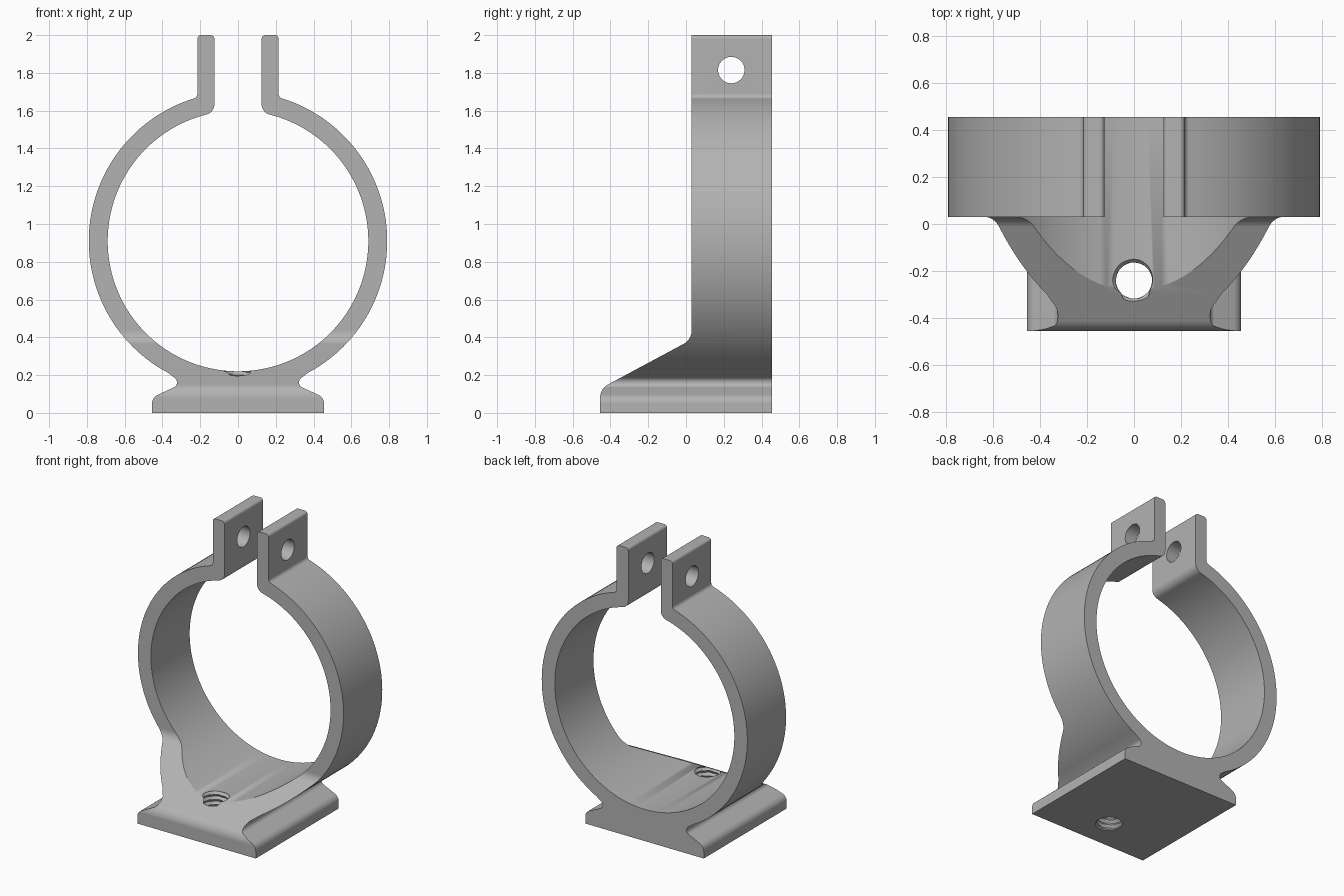
import bpy, bmesh, math
from math import sin, cos, radians, pi, floor

cube = bpy.data.objects.get("Cube")
if cube:
    bpy.data.objects.remove(cube, do_unlink=True)

grey = bpy.data.materials.new("plain grey")
grey.use_nodes = True
colour = (0.45, 0.45, 0.45, 1)
grey.diffuse_color = colour
grey.node_tree.nodes["Principled BSDF"].inputs["Base Color"].default_value = colour


def arc(cx, cy, r, start, end, n):
    """Points along an arc, angles in degrees."""
    angles = [radians(start + (end - start) * i / n) for i in range(n + 1)]
    return [(cx + r * cos(a), cy + r * sin(a)) for a in angles]


def finish(name, bm):
    bmesh.ops.recalc_face_normals(bm, faces=bm.faces)
    mesh = bpy.data.meshes.new(name)
    bm.to_mesh(mesh)
    bm.free()
    mesh.materials.append(grey)
    obj = bpy.data.objects.new(name, mesh)
    bpy.context.collection.objects.link(obj)
    return obj


def prism(name, points, place, low, high):
    """Extrude a closed outline between two depths; place() maps to 3D."""
    bm = bmesh.new()
    ends = [[bm.verts.new(place(a, b, d)) for a, b in points] for d in (low, high)]
    for ring in ends:
        bm.faces.new(ring)
    n = len(points)
    for i in range(n):
        j = (i + 1) % n
        bm.faces.new((ends[0][i], ends[0][j], ends[1][j], ends[1][i]))
    return finish(name, bm)


def thread(name, x, y, low, high, r_min, r_max, pitch):
    """Screw-shaped cutter whose radius follows a helical ridge."""
    bm = bmesh.new()
    sides, rows = 48, int((high - low) / pitch * 8)
    rings = []
    for k in range(rows + 1):
        z = low + (high - low) * k / rows
        ring = []
        for i in range(sides):
            t = z / pitch - i / sides
            ridge = abs(2 * (t - floor(t)) - 1)
            r = r_min + (r_max - r_min) * ridge
            a = 2 * pi * i / sides
            ring.append(bm.verts.new((x + r * cos(a), y + r * sin(a), z)))
        rings.append(ring)
    for lower, upper in zip(rings, rings[1:]):
        for i in range(sides):
            j = (i + 1) % sides
            bm.faces.new((lower[i], lower[j], upper[j], upper[i]))
    bm.faces.new(rings[0])
    bm.faces.new(rings[-1])
    return finish(name, bm)


def cut(target, cutter):
    mod = target.modifiers.new("cut", 'BOOLEAN')
    mod.operation, mod.solver, mod.object = 'DIFFERENCE', 'EXACT', cutter
    bpy.ops.object.select_all(action='DESELECT')
    bpy.context.view_layer.objects.active = target
    target.select_set(True)
    bpy.ops.object.modifier_apply(modifier=mod.name)
    bpy.data.objects.remove(cutter, do_unlink=True)


# Clamp outline: foot, neck, outer ring, lug, inner ring
MID, OUT, INN, HALF = 0.91, 0.79, 0.69, 0.455
half = [(HALF, 0)]
half += arc(0.405, 0.05, 0.05, 0, 65, 8)
half += arc(0.353, 0.162, 0.03, 245, 116, 10)
half += arc(0, MID, OUT, -62, 72.9, 56)
half += arc(0.24, 1.689, 0.025, 252.9, 180, 6)[1:]
half += arc(0.195, 1.98, 0.02, 0, 90, 6)
half += arc(0.145, 1.98, 0.02, 90, 180, 6)
half += arc(0.18, 1.633, 0.055, 180, 256, 8)
half += arc(0, MID, INN, 76, -90, 68)[1:]
outline = half + [(-x, z) for x, z in reversed(half[:-1])]
clamp = prism("pipe_clamp", outline, lambda a, b, d: (a, d, b), -HALF, HALF)

# Clear the front above the sloping gusset
side = [(-0.7, 0.08)]
side += arc(-0.375, 0.08, 0.08, 180, 118.3, 8)
side += arc(-0.05, 0.436, 0.08, -61.7, 0, 8)
side += [(0.03, 2.2), (-0.7, 2.2)]
cut(clamp, prism("front_cutter", side, lambda a, b, d: (d, a, b), -1, 1))

# Bolt hole through both lugs
hole = arc(0.24, 1.815, 0.07, 0, 352.5, 47)
cut(clamp, prism("bolt_cutter", hole, lambda a, b, d: (d, a, b), -0.5, 0.5))

# Threaded hole through the foot
cut(clamp, thread("thread_cutter", 0, -0.24, -0.02, 0.32, 0.076, 0.092, 0.035))

# Smooth curves with crisp edges
bpy.ops.object.shade_smooth_by_angle(angle=radians(30))
weighted = clamp.modifiers.new("flat_face_normals", 'WEIGHTED_NORMAL')
weighted.keep_sharp = True
